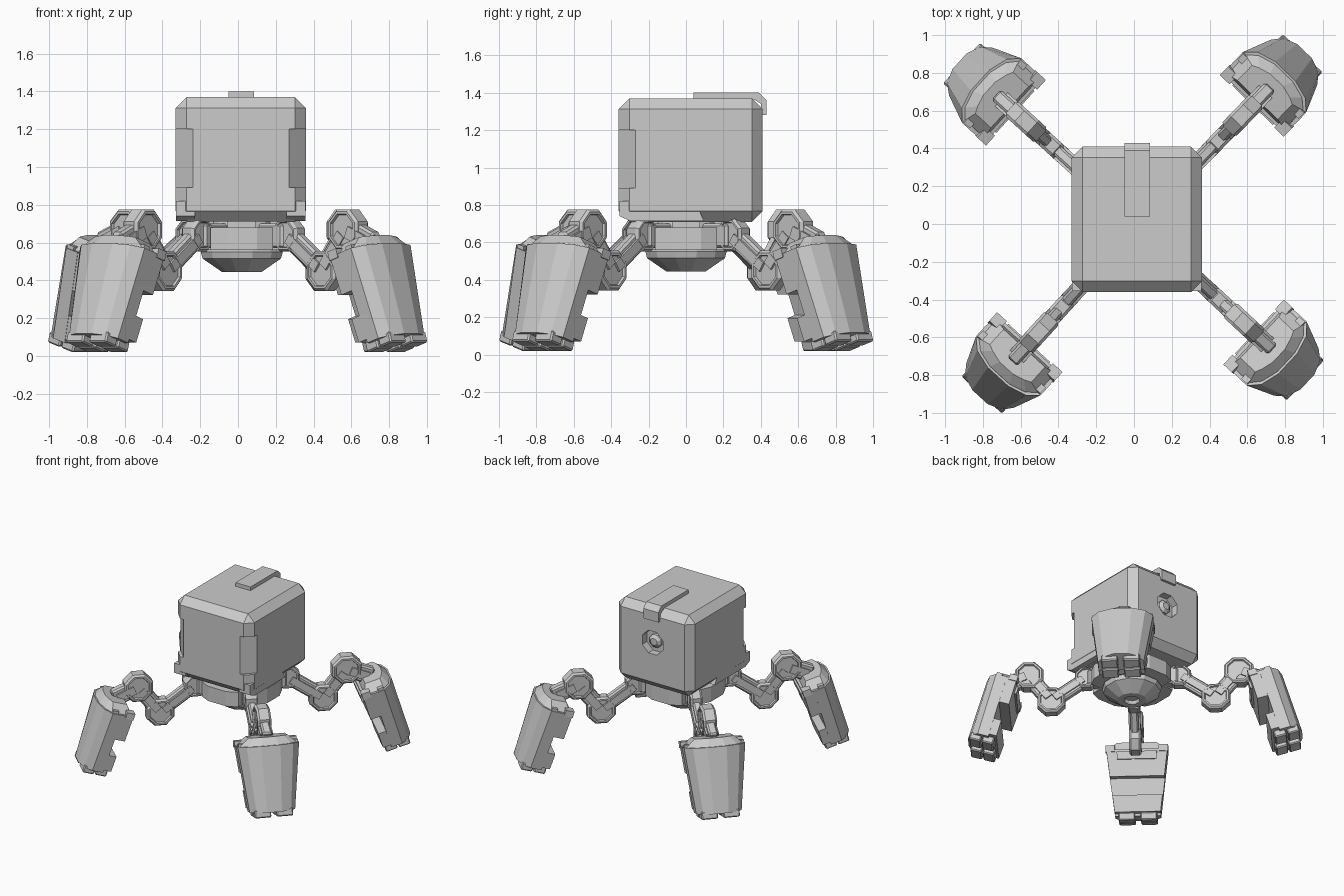
import bpy, bmesh, math
from mathutils import Matrix, Vector

cube = bpy.data.objects.get("Cube")
if cube:
    bpy.data.objects.remove(cube, do_unlink=True)

grey = bpy.data.materials.new("plain grey")
grey.use_nodes = True
grey.diffuse_color = (0.6, 0.6, 0.6, 1)
grey.node_tree.nodes["Principled BSDF"].inputs["Base Color"].default_value = (0.6, 0.6, 0.6, 1)

I = Matrix.Identity(4)
T = lambda x, y, z: Matrix.Translation((x, y, z))
R = lambda deg, axis: Matrix.Rotation(math.radians(deg), 4, axis)


def finish(bm, name, M=I):
    bmesh.ops.recalc_face_normals(bm, faces=bm.faces)
    bm.transform(M)
    mesh = bpy.data.meshes.new(name)
    bm.to_mesh(mesh)
    bm.free()
    mesh.materials.append(grey)
    ob = bpy.data.objects.new(name, mesh)
    bpy.context.collection.objects.link(ob)
    return ob


def loft(name, rings, M=I):
    """Skin a stack of equal-length rings and cap both ends."""
    bm = bmesh.new()
    rows = [[bm.verts.new(p) for p in ring] for ring in rings]
    n = len(rows[0])
    for a, b in zip(rows, rows[1:]):
        for i in range(n):
            bm.faces.new((a[i], a[(i + 1) % n], b[(i + 1) % n], b[i]))
    bm.faces.new(rows[0])
    bm.faces.new(rows[-1])
    return finish(bm, name, M)


def prism(name, pts, half, M=I):
    """Extrude an x-z profile along y."""
    return loft(name, [[(x, s * half, z) for x, z in pts] for s in (-1, 1)], M)


def box(name, lo, hi, M=I, bevel=0):
    bm = bmesh.new()
    size = Vector(hi) - Vector(lo)
    mid = (Vector(hi) + Vector(lo)) / 2
    bmesh.ops.create_cube(bm, size=1, matrix=T(*mid) @ Matrix.Diagonal((*size, 1)))
    if bevel:
        bmesh.ops.bevel(bm, geom=bm.edges[:], offset=bevel, segments=1, affect='EDGES')
    return finish(bm, name, M)


def lathe(name, profile, sides, M=I):
    """Turn (radius, height) pairs into flat-sided rings."""
    step = 2 * math.pi / sides
    return loft(name, [[(r * math.cos((i + .5) * step), r * math.sin((i + .5) * step), z)
                        for i in range(sides)] for r, z in profile], M)


def cut(target, cutter):
    cutter.hide_render = True
    mod = target.modifiers.new("cut", 'BOOLEAN')
    mod.object, mod.operation, mod.solver = cutter, 'DIFFERENCE', 'EXACT'
    bpy.context.view_layer.objects.active = target
    bpy.ops.object.modifier_apply(modifier=mod.name)
    bpy.data.objects.remove(cutter, do_unlink=True)


# Body cube with recessed front corners and a round port at the back
CX = 0.015
body = box("body", (-.33, -.36, .71), (.36, .41, 1.37), bevel=.058)
for side in (-1, 1):
    corner = T(CX + side * .345, -.36, 0) @ R(45 * side, 'Z')
    cut(body, box("corner_cutter", (-.2, -.2, .89), (.2, .064, 1.2), corner))
back = T(CX, .41, 1.09) @ R(-90, 'X')
cut(body, lathe("port_cutter", [(.1, -.06), (.1, .1)], 8, back))
lathe("port_plug", [(.055, -.07), (.055, -.035), (.03, -.015)], 8, back)

# Strap folded over the back edge
prism("top_strap", [(.04, 1.36), (.04, 1.4), (.39, 1.4), (.43, 1.36), (.43, 1.28), (.40, 1.28), (.40, 1.34),
                    (.37, 1.36)], .068, T(.017, 0, 0) @ R(90, 'Z'))

# Lower side skirts with slanted ends
for side in (-1, 1):
    prism("side_skirt", [(-.355, .74), (-.355, .82), (.05, .82), (.095, .715), (-.3, .715)], .05,
          T(CX + side * .293, 0, 0) @ R(90, 'Z'))

# Hub, bowl and the four blocks around it
HUB = T(.02, 0, 0)
lathe("hub_bowl", [(.05, .47), (.06, .445), (.11, .445), (.215, .515), (.225, .55), (.2, .565), (.2, .6),
                   (.17, .72)], 12, HUB)
for k in range(4):
    M = HUB @ R(90 * k, 'Z')
    loft("hub_block", [[(.12, -.165, z), (.26, -.165, z), (.3, -.08, z), (.3, .08, z), (.26, .165, z),
                        (.12, .165, z)] for z in (.56, .68)], M)
    box("hub_neck", (.1, -.075, .67), (.24, .075, .72), M)


def joint(name, u, z, r, half, M):
    """Eight-sided joint with a sunken panel on each side."""
    rim = [(r * .72, half - .015), (r * .76, half), (r * .88, half), (r, half - .015)]
    profile = [(a, -h) for a, h in rim] + [(a, h) for a, h in reversed(rim)]
    lathe(name, profile, 8, M @ T(u, 0, z) @ R(90, 'X'))


def link(name, a, b, tall, half, M):
    """Bar between two joints, with a raised spine."""
    d = Vector((b[0] - a[0], b[1] - a[1]))
    L = M @ T(a[0], 0, a[1]) @ R(-math.degrees(math.atan2(d.y, d.x)), 'Y')
    box(name, (0, -half, -tall), (d.length, half, tall), L, .012)
    box(name + "_spine", (.03, -half - .014, -tall * .5), (d.length - .03, half + .014, tall * .5), L)


def foot_ring(z, inner, squeeze=1.0):
    """Cross-section of the foot: flat inside, rounded outside."""
    w = (.172 + .06 * z / .5) * squeeze
    half = [(inner, w), (.045, w), (.1 * squeeze, w * .76), (.13 * squeeze, w * .32)]
    return [(x, y, z) for x, y in half] + [(x, -y, z) for x, y in reversed(half)]


def foot(M):
    F = M @ T(1.135, 0, .08) @ R(-17, 'Y')
    loft("foot_shell", [foot_ring(0, -.04), foot_ring(.5, -.04)], F)
    loft("foot_cap", [foot_ring(.485, -.1, .93), foot_ring(.505, -.1, .9), foot_ring(.56, -.07, .62)], F)
    # Inner pads with the gap between them
    for name, z0, z1, x in (("upper_pad", .29, .5, -.12), ("lower_pad", .02, .15, -.1)):
        ring = []
        for z in (z0, z1):
            w = .17 + .06 * z / .5
            ring.append([(x, -w, z), (-.03, -w, z), (-.03, w, z), (x, w, z)])
        loft(name, ring, F)
    box("inner_ridge", (-.135, -.15, .42), (-.11, .15, .48), F)
    for s in (-1, 1):
        # Ears at the top corners, toes underneath
        box("ear", (-.125, s * .2 - .035, .48), (-.06, s * .2 + .035, .53), F)
        box("outer_ear", (.0, s * .2 - .025, .48), (.045, s * .2 + .025, .52), F)
        for x in (-.085, .015):
            box("toe", (x, s * .083 - .062, -.04), (x + .09, s * .083 + .062, .02), F, .008)


# Four legs, each with its own turn and reach
for yaw, reach in ((-43, .975), (46, 1.01), (137.6, 1.015), (227.6, .985)):
    M = HUB @ R(yaw, 'Z') @ Matrix.Diagonal((reach, 1, 1, 1))
    hip, knee, ankle = (.35, .64), (.62, .45), (.79, .667)
    box("hip_mount", (.15, -.045, .57), (.34, .045, .7), M, .012)
    joint("hip_joint", *hip, .095, .045, M)
    joint("knee_joint", *knee, .115, .045, M)
    joint("ankle_joint", *ankle, .118, .052, M)
    link("upper_link", hip, knee, .055, .03, M)
    link("middle_link", knee, ankle, .06, .03, M)
    link("foot_link", ankle, (.98, .59), .065, .035, M)
    foot(M)
